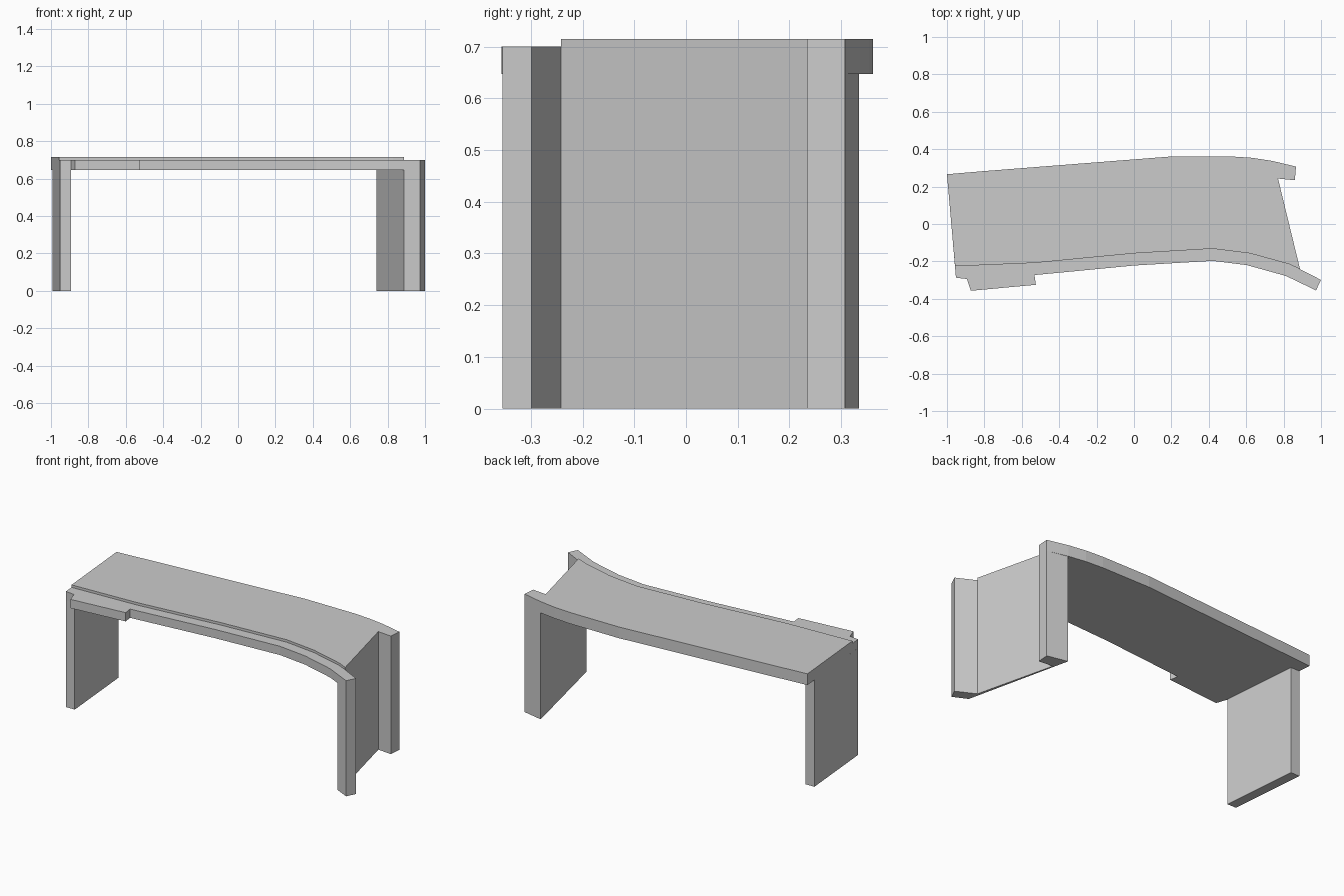
import bpy, bmesh

UNDER, LEDGE, TOP = 0.647, 0.70, 0.715


def prism(name, outline, z0, z1):
    """Extrude a plan outline vertically from z0 to z1."""
    bm = bmesh.new()
    base = bm.faces.new([bm.verts.new((x, y, z0)) for x, y in outline])
    new = bmesh.ops.extrude_face_region(bm, geom=[base])["geom"]
    verts = [v for v in new if isinstance(v, bmesh.types.BMVert)]
    bmesh.ops.translate(bm, vec=(0, 0, z1 - z0), verts=verts)
    bmesh.ops.recalc_face_normals(bm, faces=bm.faces)
    mesh = bpy.data.meshes.new(name)
    bm.to_mesh(mesh)
    bm.free()
    obj = bpy.data.objects.new(name, mesh)
    bpy.context.collection.objects.link(obj)
    return obj


# Shared curve where the raised counter meets the front ledge
step = [(-0.957, -0.226), (-0.53, -0.208), (0, -0.157), (0.42, -0.132),
        (0.62, -0.157), (0.83, -0.215), (0.888, -0.242)]

# Raised counter surface with its bent back edge
prism("counter_top", step + [
    (0.77, 0.243), (0.86, 0.234), (0.866, 0.307), (0.74, 0.337),
    (0.63, 0.354), (0.52, 0.361), (0.2, 0.361), (-0.8, 0.283), (-1.0, 0.266)],
    UNDER, TOP)

# Lower front ledge with the projecting shelf at its left end
prism("front_ledge", step + [
    (1.0, -0.299), (0.973, -0.355), (0.813, -0.278), (0.604, -0.22),
    (0.42, -0.197), (0, -0.222), (-0.532, -0.273), (-0.525, -0.325),
    (-0.872, -0.357), (-0.893, -0.294), (-0.952, -0.287)], UNDER, LEDGE)

# Left side panel, set in slightly from the back edge
prism("left_side_panel", [
    (-0.952, -0.287), (-0.893, -0.287), (-0.934, 0.19), (-0.993, 0.19)],
    0, UNDER)

# Right side panel with flanges at both ends
prism("right_side_panel", [
    (0.973, -0.355), (1.0, -0.299), (0.888, -0.242), (0.77, 0.243),
    (0.86, 0.234), (0.866, 0.307), (0.74, 0.334), (0.888, -0.314)],
    0, UNDER)
